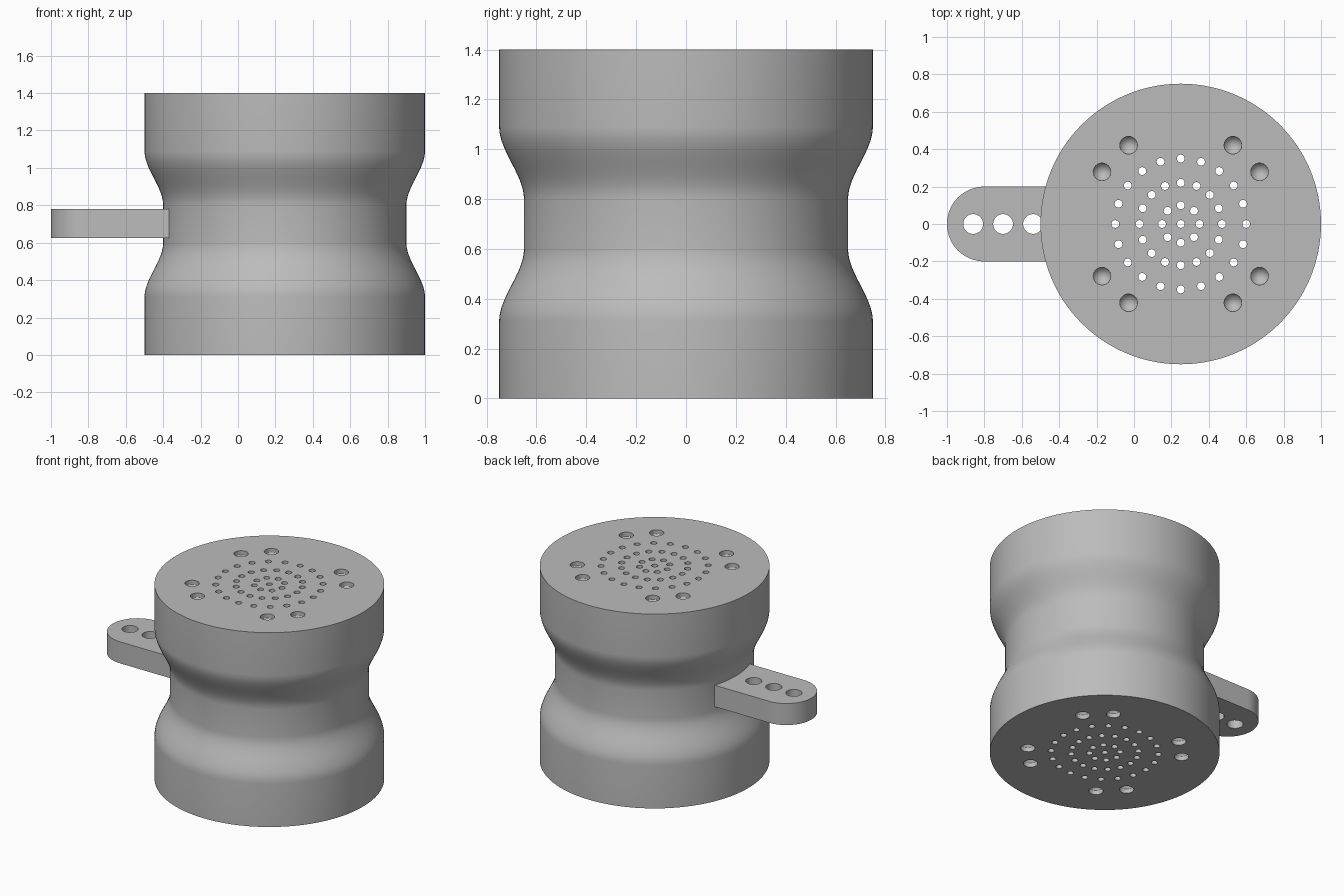
import bpy, bmesh, math
from mathutils import Vector

if "Cube" in bpy.data.objects:
    bpy.data.objects.remove(bpy.data.objects["Cube"])

CX, H, R, WAIST = 0.25, 1.4, 0.75, 0.65

grey = bpy.data.materials.new("plain_grey")
grey.use_nodes = True
grey.diffuse_color = (0.5, 0.5, 0.5, 1)
grey.node_tree.nodes["Principled BSDF"].inputs["Base Color"].default_value = (0.5, 0.5, 0.5, 1)


def make_object(name, bm):
    bmesh.ops.recalc_face_normals(bm, faces=bm.faces)
    mesh = bpy.data.meshes.new(name)
    bm.to_mesh(mesh)
    bm.free()
    mesh.materials.append(grey)
    obj = bpy.data.objects.new(name, mesh)
    bpy.context.collection.objects.link(obj)
    return obj


def lathe(bm, profile, x, y, sides):
    """Closed solid of revolution; profile is (radius, z) from end to end."""
    rings = []
    for r, z in profile:
        if r == 0:
            rings.append([bm.verts.new((x, y, z))] * sides)
        else:
            rings.append([bm.verts.new((x + r * math.cos(2 * math.pi * i / sides),
                                        y + r * math.sin(2 * math.pi * i / sides), z))
                          for i in range(sides)])
    for a, b in zip(rings, rings[1:]):
        for i in range(sides):
            j = (i + 1) % sides
            bm.faces.new(list(dict.fromkeys((a[i], a[j], b[j], b[i]))))
    for ring in (rings[0], rings[-1]):
        if ring[0] is not ring[1]:
            bm.faces.new(ring)


def cut(obj, cutter):
    cutter.hide_render = True
    mod = obj.modifiers.new("holes", "BOOLEAN")
    mod.operation, mod.solver, mod.object = "DIFFERENCE", "EXACT", cutter
    bpy.ops.object.select_all(action="DESELECT")
    bpy.context.view_layer.objects.active = obj
    obj.select_set(True)
    bpy.ops.object.modifier_apply(modifier=mod.name)
    bpy.data.objects.remove(cutter)
    bpy.ops.object.shade_smooth_by_angle(angle=math.radians(30))


# Spool body: straight rims joined to the waist by S curves
curve = []
for i in range(13):
    t = i / 12
    ease = t * t * (3 - 2 * t)
    curve.append((R + (WAIST - R) * ease, 0.31 + 0.29 * t))
half = [(R, 0)] + curve
bm = bmesh.new()
lathe(bm, half + [(r, H - z) for r, z in reversed(half)], CX, 0, 128)
body = make_object("spool_body", bm)

# Rings of small through holes, and pairs of blind screw holes at both ends
bm = bmesh.new()
for radius, count in ((0, 1), (0.1, 8), (0.22, 16), (0.35, 20)):
    for i in range(count):
        a = 2 * math.pi * i / count
        lathe(bm, [(0.021, -0.1), (0.021, H + 0.1)],
              CX + radius * math.cos(a), radius * math.sin(a), 16)
for quarter in range(4):
    for offset in (-11.5, 11.5):
        a = math.radians(45 + 90 * quarter + offset)
        x, y = CX + 0.505 * math.cos(a), 0.505 * math.sin(a)
        pocket = [(0.047, -0.05), (0.047, 0.03), (0, 0.1)]
        lathe(bm, pocket, x, y, 24)
        lathe(bm, [(r, H - z) for r, z in pocket], x, y, 24)
cut(body, make_object("body_hole_cutter", bm))

# Side tab with a round end
bm = bmesh.new()
outline = [(-0.3, -0.2), (-0.3, 0.2)]
for i in range(33):
    a = math.pi / 2 + math.pi * i / 32
    outline.append((-0.8 + 0.2 * math.cos(a), 0.2 * math.sin(a)))
face = bm.faces.new([bm.verts.new((x, y, 0.625)) for x, y in outline])
top = bmesh.ops.extrude_face_region(bm, geom=[face])["geom"]
bmesh.ops.translate(bm, vec=Vector((0, 0, 0.155)),
                    verts=[v for v in top if isinstance(v, bmesh.types.BMVert)])
tab = make_object("side_tab", bm)

# Row of holes through the tab
bm = bmesh.new()
for x in (-0.86, -0.7, -0.54):
    lathe(bm, [(0.053, 0.5), (0.053, 0.9)], x, 0, 32)
cut(tab, make_object("tab_hole_cutter", bm))
